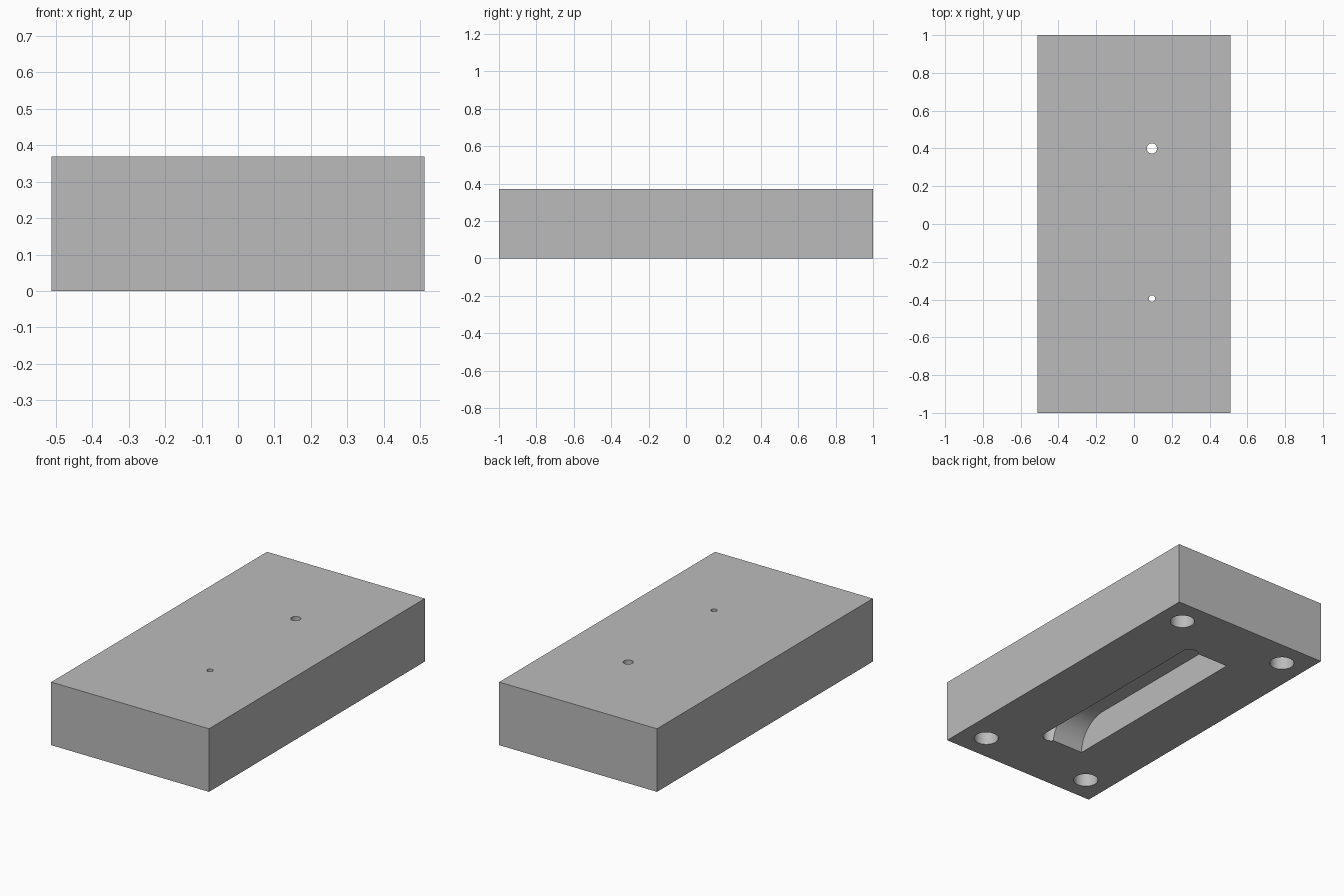
import bpy, bmesh
from math import sin, cos, pi, radians
from mathutils import Matrix, Vector

cube = bpy.data.objects.get("Cube")
if cube:
    bpy.data.objects.remove(cube, do_unlink=True)

WIDTH, LENGTH, HEIGHT = 1.024, 2.0, 0.37
POCKET_W, POCKET_L, POCKET_D = 0.29, 1.25, 0.18
PORT_X = 0.095

# Single grey finish
grey = bpy.data.materials.new("machined_grey")
grey.use_nodes = True
colour = (0.5, 0.5, 0.5, 1)
grey.diffuse_color = colour
grey.node_tree.nodes["Principled BSDF"].inputs["Base Color"].default_value = colour


def make_object(name, bm):
    bmesh.ops.recalc_face_normals(bm, faces=bm.faces)
    mesh = bpy.data.meshes.new(name)
    bm.to_mesh(mesh)
    bm.free()
    mesh.materials.append(grey)
    obj = bpy.data.objects.new(name, mesh)
    bpy.context.collection.objects.link(obj)
    return obj


def prism(name, outline, offset):
    bm = bmesh.new()
    face = bm.faces.new([bm.verts.new(p) for p in outline])
    moved = bmesh.ops.extrude_face_region(bm, geom=[face])["geom"]
    verts = [v for v in moved if isinstance(v, bmesh.types.BMVert)]
    bmesh.ops.translate(bm, verts=verts, vec=Vector(offset))
    return make_object(name, bm)


def drill(name, x, y, radius, bottom, top):
    ring = [(x + radius * cos(a), y + radius * sin(a), bottom)
            for a in (2 * pi * i / 32 for i in range(32))]
    return prism(name, ring, (0, 0, top - bottom))


def cut(target, cutter):
    mod = target.modifiers.new("cut", "BOOLEAN")
    mod.operation, mod.solver, mod.object = "DIFFERENCE", "EXACT", cutter
    bpy.context.view_layer.objects.active = target
    bpy.ops.object.modifier_apply(modifier=mod.name)
    bpy.data.objects.remove(cutter, do_unlink=True)


# Solid block
bm = bmesh.new()
bmesh.ops.create_cube(bm, size=1, matrix=Matrix.Translation((0, 0, HEIGHT / 2))
                      @ Matrix.Diagonal((WIDTH, LENGTH, HEIGHT, 1)))
block = make_object("block", bm)

# Underside pocket with rounded run-outs at both ends
half = POCKET_L / 2
arc = [(half - POCKET_D * (1 - cos(a)), POCKET_D * sin(a))
       for a in (pi / 2 * i / 16 for i in range(17))]
side = [(half, -0.1)] + arc
profile = side + [(-y, z) for y, z in reversed(side)]
cut(block, prism("pocket_cutter", [(-POCKET_W / 2, y, z) for y, z in profile],
                 (POCKET_W, 0, 0)))

# Narrow round-ended channel along one side of the pocket
radius, centre = 0.044, 0.601
channel = [(PORT_X + radius * cos(a), s * centre + radius * sin(a), -0.1)
           for s, start in ((1, 0), (-1, pi))
           for a in (start + pi * i / 16 for i in range(17))]
cut(block, prism("channel_cutter", channel, (0, 0, 0.1 + POCKET_D - 0.002)))

# Blind mounting holes in the four underside corners
for x in (-0.36, 0.36):
    for y in (-0.845, 0.845):
        cut(block, drill("mounting_cutter", x, y, 0.067, -0.1, 0.25))

# Large and small ports from the top into the pocket
for y, r in ((0.4, 0.027), (-0.395, 0.017)):
    cut(block, drill("port_cutter", PORT_X, y, r, 0.1, 0.5))

# Smooth bores with crisp edges
bpy.ops.object.select_all(action="DESELECT")
block.select_set(True)
bpy.context.view_layer.objects.active = block
bpy.ops.object.shade_smooth_by_angle(angle=radians(30))
